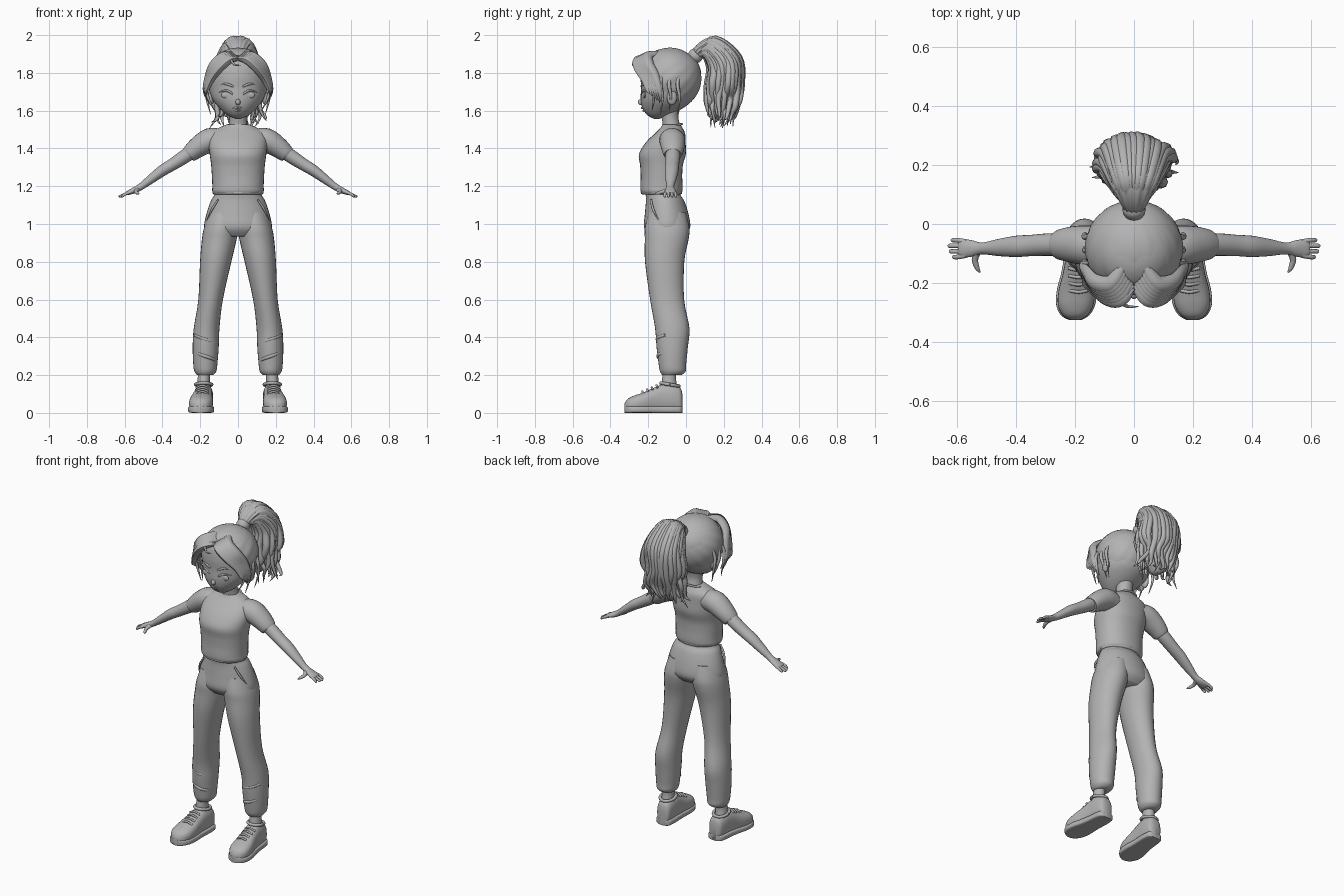
import bpy, bmesh, math, random
from mathutils import Vector, Matrix

random.seed(4)
grey = bpy.data.materials.new("clay_grey")
grey.diffuse_color = (0.45, 0.45, 0.45, 1)
X, Y, Z = Vector((1, 0, 0)), Vector((0, 1, 0)), Vector((0, 0, 1))


def finish(name, bm, angle=50):
    bmesh.ops.recalc_face_normals(bm, faces=bm.faces[:])
    me = bpy.data.meshes.new(name)
    bm.to_mesh(me)
    bm.free()
    me.materials.append(grey)
    ob = bpy.data.objects.new(name, me)
    bpy.context.collection.objects.link(ob)
    bpy.ops.object.select_all(action='DESELECT')
    ob.select_set(True)
    bpy.context.view_layer.objects.active = ob
    bpy.ops.object.shade_smooth_by_angle(angle=math.radians(angle))
    return ob


def smooth_rings(rings, k):
    """Catmull-Rom interpolation of (x, y, z, ru, rv) rings."""
    out = []
    for i in range(len(rings) - 1):
        p = [rings[max(0, min(len(rings) - 1, i + d))] for d in (-1, 0, 1, 2)]
        for s in range(k):
            t = s / k
            out.append([0.5 * (2 * b + (c - a) * t + (2 * a - 5 * b + 4 * c - d) * t * t
                               + (3 * b - a - 3 * c + d) * t ** 3) for a, b, c, d in zip(*p)])
    return out + [list(rings[-1])]


def loft(name, rings, ref=X, axis=None, n=24, k=4, power=2.0, ridge=(0, 0), side=1, angle=50):
    """Skin elliptical cross-sections along a path; side=-1 mirrors in x."""
    rs = smooth_rings(rings, k)
    pts = [Vector(r[:3]) for r in rs]
    bm = bmesh.new()
    loops = []
    for i, r in enumerate(rs):
        t = axis or (pts[min(i + 1, len(pts) - 1)] - pts[max(i - 1, 0)]).normalized()
        u = (ref - t * ref.dot(t)).normalized()
        v = t.cross(u)
        loop = []
        for j in range(n):
            a = 2 * math.pi * j / n
            c, s = math.cos(a), math.sin(a)
            m = 1 + ridge[0] * math.cos(ridge[1] * a)
            p = pts[i] + u * max(r[3], .001) * m * math.copysign(abs(c) ** (2 / power), c) \
                + v * max(r[4], .001) * m * math.copysign(abs(s) ** (2 / power), s)
            loop.append(bm.verts.new((p.x * side, p.y, p.z)))
        loops.append(loop)
    for a, b in zip(loops, loops[1:]):
        for j in range(n):
            bm.faces.new((a[j], a[(j + 1) % n], b[(j + 1) % n], b[j]))
    bm.faces.new(loops[0])
    bm.faces.new(loops[-1])
    return finish(name, bm, angle)


def strand(name, pts, r, flat=1.0, ref=X, side=1, taper=True):
    """Lock of hair or thin cord following points."""
    m = len(pts) - 1
    prof = [r * (min(1, .5 + 2 * i / m) * (1 - (i / m) ** 2.5) + .0015 / r if taper else 1)
            for i in range(m + 1)]
    return loft(name, [(*p, q, q * flat) for p, q in zip(pts, prof)], ref, n=8, k=5, side=side)


def ball(name, loc, size, side=1):
    bm = bmesh.new()
    bmesh.ops.create_uvsphere(bm, u_segments=20, v_segments=12, radius=1,
                              matrix=Matrix.Translation((loc[0] * side, loc[1], loc[2])) @ Matrix.Diagonal((*size, 1)))
    return finish(name, bm)


# head and neck: (z, centre y, half width, half depth)
def stack(rows):
    return [(0, y, z, rx, ry) for z, y, rx, ry in rows]


loft("head", stack([(1.557, -.155, .015, .015), (1.575, -.148, .055, .055), (1.61, -.125, .095, .104),
                    (1.66, -.1, .135, .14), (1.72, -.085, .153, .153), (1.78, -.08, .158, .16),
                    (1.84, -.08, .147, .15), (1.89, -.085, .113, .115), (1.92, -.09, .065, .065),
                    (1.932, -.09, .01, .01)]), axis=Z, n=36)
loft("neck", stack([(1.46, -.075, .06, .055), (1.52, -.077, .05, .046), (1.57, -.085, .046, .045),
                    (1.64, -.08, .055, .055)]), axis=Z)
ball("nose", (0, -.237, 1.645), (.013, .018, .016))
face = lambda x, z: (x, -.097 - .142 * math.sqrt(1 - (x / .145) ** 2), z)
strand("upper_lip", [(-.026, -.222, 1.612), (-.01, -.232, 1.615), (.01, -.232, 1.615), (.026, -.222, 1.612)], .005)
strand("lower_lip", [(-.018, -.219, 1.602), (0, -.225, 1.6), (.018, -.219, 1.602)], .006)

# shirt body, collar and hem
loft("shirt", stack([(1.155, -.13, .122, .1), (1.172, -.13, .136, .11), (1.2, -.13, .136, .112),
                     (1.25, -.13, .138, .11), (1.31, -.13, .142, .113), (1.37, -.125, .15, .124),
                     (1.43, -.108, .155, .106), (1.48, -.085, .145, .08), (1.51, -.077, .1, .058),
                     (1.527, -.077, .06, .048)]), axis=Z, n=36, power=2.2)


def hoop(name, c, rx, ry, r, tilt=0):
    pts = []
    for i in range(17):
        a = 2 * math.pi * i / 16
        pts.append((rx * math.cos(a), c[0] + ry * math.sin(a), c[1] + tilt * math.sin(a)))
    loft(name, [(*p, r, r) for p in pts], ref=Z, n=8, k=2)


hoop("collar", (-.08, 1.512), .068, .058, .006, .018)
hoop("shirt_hem", (-.13, 1.166), .126, .1, .01)

# hips
loft("trouser_hips", stack([(1.18, -.125, .12, .09), (1.15, -.12, .127, .093), (1.12, -.11, .145, .102),
                            (1.05, -.102, .168, .116), (.98, -.1, .179, .122), (.935, -.1, .15, .09)]),
     axis=Z, n=36)

for s in (1, -1):
    tag = "_left" if s > 0 else "_right"
    # trouser leg
    loft("trouser_leg" + tag, [(.075, -.1, 1.06, .08, .1), (.09, -.1, .98, .09, .118), (.099, -.102, .92, .092, .116),
                               (.118, -.113, .8, .083, .104), (.145, -.1, .6, .065, .09),
                               (.166, -.073, .45, .068, .091), (.171, -.073, .35, .069, .083),
                               (.173, -.072, .26, .064, .073), (.173, -.07, .22, .058, .068),
                               (.174, -.075, .2, .043, .05)], axis=Z, n=28, side=s)
    for z, r in ((.39, .07), (.3, .066)):
        loft("trouser_fold" + tag, [(.172 + r * .9 * math.sin(a), -.073 - (r + .011) * math.cos(a), z + .02 * a, .009, .007)
                                    for a in (-.9, -.4, .1, .6, 1.1)], ref=Z, n=8, side=s)
    strand("pocket_seam" + tag, [(.105, -.185, 1.13), (.137, -.175, 1.08), (.165, -.145, 1.02)], .006, side=s)
    loft("ankle" + tag, [(.178, -.085, .23, .032, .035), (.182, -.09, .17, .033, .038), (.184, -.085, .1, .042, .05)],
         axis=Z, side=s)
    # shoe: (x, y, half width, height) sections from heel to toe
    rows = [(.178, -.018, .02, .09), (.178, -.03, .04, .13), (.18, -.07, .048, .15), (.183, -.12, .05, .15),
            (.188, -.17, .054, .13), (.194, -.225, .062, .105), (.198, -.275, .06, .088), (.2, -.31, .042, .07),
            (.2, -.326, .015, .045)]
    loft("shoe" + tag, [(x, y, h / 2 + .003, w, h / 2) for x, y, w, h in rows], axis=Y, n=28, power=2.5, side=s)
    loft("shoe_sole" + tag, [(x, y, .018, w + .006, .018) for x, y, w, h in rows], axis=Y, n=28, power=5, side=s)
    hoop_pts = [(.182 + .043 * math.cos(a), -.085 + .048 * math.sin(a), .15 - .008 * math.sin(a), .009, .009)
                for a in [2 * math.pi * i / 12 for i in range(13)]]
    loft("shoe_collar" + tag, hoop_pts, ref=Z, n=8, side=s)
    for i in range(4):
        y, z = -.15 - .025 * i, .144 - .011 * i
        strand("shoe_lace" + tag, [(.155, y, z - .012), (.188, y - .006, z + .002), (.222, y, z - .012)], .006,
               side=s, ref=Y, taper=False)

    # sleeve, arm and hand
    loft("sleeve" + tag, [(.09, -.077, 1.445, .06, .058), (.15, -.073, 1.443, .068, .064), (.21, -.07, 1.408, .062, .056),
                          (.25, -.07, 1.376, .052, .047), (.262, -.07, 1.366, .045, .042)], ref=Y, side=s)
    loft("arm" + tag, [(.22, -.07, 1.4, .038, .038), (.29, -.07, 1.352, .038, .036), (.35, -.073, 1.313, .036, .032),
                       (.4, -.076, 1.283, .036, .03), (.46, -.08, 1.238, .029, .024), (.515, -.083, 1.197, .02, .018),
                       (.55, -.083, 1.178, .028, .016), (.585, -.083, 1.164, .031, .011), (.595, -.083, 1.16, .024, .007)],
         ref=Y, side=s)
    for i, tip in enumerate((.617, .628, .632, .622)):
        y = -.112 + .019 * i
        loft("finger" + tag, [(.57, -.083 + (y + .083) * .8, 1.169, .009, .009), (.6, y, 1.157, .008, .008),
                              (tip - .005, y, 1.146, .007, .006), (tip, y, 1.144, .002, .002)], ref=Y, n=10, side=s)
    loft("thumb" + tag, [(.53, -.09, 1.185, .014, .012), (.54, -.12, 1.172, .011, .01), (.532, -.15, 1.163, .008, .008),
                         (.522, -.165, 1.16, .002, .002)], n=10, side=s)

    # ear, eye, lashes and brow
    ball("ear" + tag, (.143, -.075, 1.67), (.016, .027, .04), s)
    ball("eye" + tag, (.06, -.219, 1.683), (.03, .009, .018), s)
    strand("eyelash" + tag, [face(x, z) for x, z in ((.028, 1.687), (.05, 1.703), (.075, 1.706), (.1, 1.698))],
           .005, ref=Z, side=s)
    strand("eyebrow" + tag, [face(x, z) for x, z in ((.025, 1.727), (.055, 1.74), (.095, 1.742))], .006, ref=Z, side=s)

    # swept fringe locks
    for i in range(6):
        f = i / 5
        strand("fringe_lock" + tag, [(.005 + .035 * f, -.205 + .06 * f, 1.875 + .03 * f),
                                     (.045 + .035 * f, -.252 + .05 * f, 1.868 + .022 * f),
                                     (.095 + .035 * f, -.248 + .05 * f, 1.825 + .02 * f),
                                     (.14 + .018 * f, -.215 + .05 * f, 1.765 + .02 * f),
                                     (.165 + .01 * f, -.2 + .06 * f, 1.71 - .01 * f),
                                     (.176 - .03 * f, -.195 + .07 * f, 1.69 - .06 * f)], .03, .75, Y, s)
    for i in range(4):
        y = -.17 + .045 * i
        strand("side_wisp" + tag, [(.14, y, 1.8), (.166, y - .01, 1.74), (.158 + .008 * (i % 2), y, 1.67),
                                   (.125 + .02 * (i % 2), y - .01, 1.6 - .02 * (i % 2))], .009, side=s)
strand("loose_curl", [(.0, -.22, 1.89), (-.035, -.265, 1.875), (-.02, -.28, 1.845), (.015, -.28, 1.84)], .006, ref=Y)

# hair cap with grooves converging on the tie
bm = bmesh.new()
bmesh.ops.create_uvsphere(bm, u_segments=96, v_segments=32, radius=1)
turn = Matrix.Rotation(math.radians(-52), 3, 'X')
for v in bm.verts:
    m = 1 + .009 * math.cos(16 * math.atan2(v.co.y, v.co.x)) * (1 - abs(v.co.z))
    p = turn @ (v.co * m)
    v.co = Vector((p.x * .166, -.083 + p.y * .164, 1.77 + p.z * .163))
bmesh.ops.delete(bm, geom=[v for v in bm.verts if v.co.z < 1.66 + 1.4 * max(0, -.1 - v.co.y)], context='VERTS')
finish("hair_cap", bm)

# ponytail core and tie
loft("hair_tie", [(0, .03, 1.875, .032, .032), (0, .05, 1.89, .04, .04), (0, .068, 1.903, .034, .034)], n=20)
loft("ponytail", [(0, .045, 1.887, .028, .028), (0, .09, 1.925, .055, .04), (0, .15, 1.935, .085, .055),
                  (0, .2, 1.87, .105, .08), (0, .212, 1.77, .112, .09), (0, .2, 1.67, .1, .08),
                  (0, .19, 1.6, .07, .06), (0, .19, 1.55, .02, .02)], n=56, ridge=(.05, 14))

# ponytail locks around the core
for i in range(32):
    a = 2 * math.pi * i / 32
    c, s = math.cos(a), math.sin(a)
    j = lambda d: random.uniform(-d, d)
    dx, flare = j(.02), random.choice((0, 0, .35))
    strand("ponytail_lock", [(.02 * c, .06, 1.9 + .01 * s), (.065 * c, .13 + .025 * s, 1.935 + .045 * s),
                             (.105 * c, .205 + .075 * s, 1.85 + .03 * s), (.117 * c + dx, .205 + .09 * s, 1.74),
                             (.105 * c - dx, .197 + .08 * s + j(.012), 1.65 + j(.02)),
                             (.1 * c * (1 + flare) + dx, .19 + .07 * s, 1.585 + j(.025)),
                             (.09 * c * (1 + 2 * flare), .185 + .06 * s + j(.02), 1.545 + j(.04))],
           random.uniform(.016, .024))
